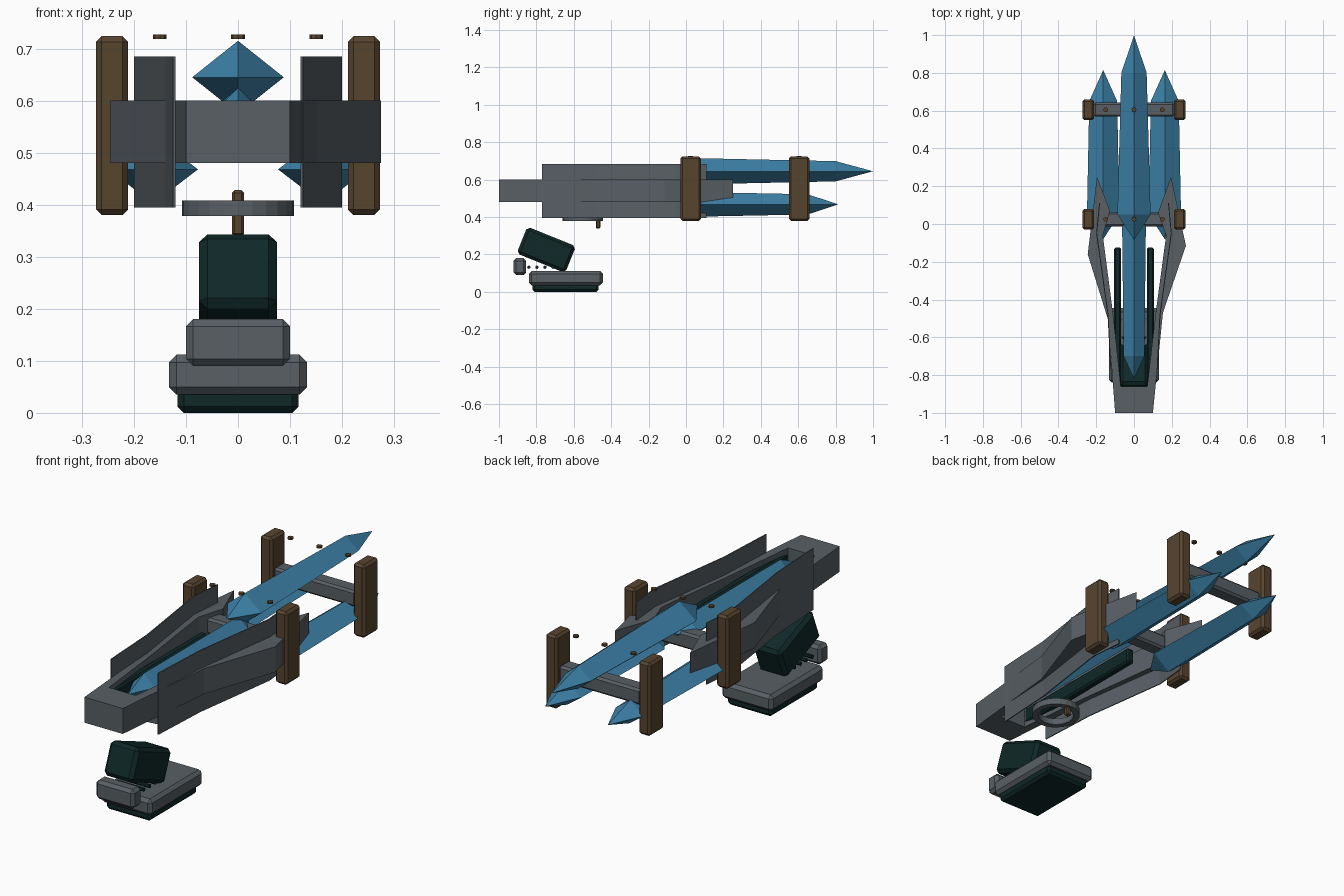
import bpy, bmesh, math
from mathutils import Matrix, Vector

if "Cube" in bpy.data.objects:
    bpy.data.objects.remove(bpy.data.objects["Cube"])


def material(name, rgb):
    m = bpy.data.materials.new(name)
    m.diffuse_color = (*rgb, 1)
    m.use_nodes = True
    m.node_tree.nodes["Principled BSDF"].inputs["Base Color"].default_value = m.diffuse_color
    return m


BLUE = material("crystal blue", (0.047, 0.225, 0.40))
GREY = material("steel grey", (0.098, 0.115, 0.13))
BROWN = material("aged bronze", (0.095, 0.058, 0.028))
GREEN = material("dark green", (0.005, 0.021, 0.021))


def finish(name, bm, mat):
    bmesh.ops.recalc_face_normals(bm, faces=bm.faces)
    me = bpy.data.meshes.new(name)
    bm.to_mesh(me)
    bm.free()
    ob = bpy.data.objects.new(name, me)
    me.materials.append(mat)
    bpy.context.collection.objects.link(ob)
    return ob


def box(name, lo, hi, mat, bevel=0.0, tilt=0.0):
    """Box between two corners, chamfered and tilted about x."""
    lo, hi = Vector(lo), Vector(hi)
    bm = bmesh.new()
    bmesh.ops.create_cube(bm, size=1, matrix=Matrix.Diagonal((*(hi - lo), 1)))
    if bevel:
        bmesh.ops.bevel(bm, geom=bm.edges[:], offset=bevel, segments=1, affect='EDGES')
    bm.transform(Matrix.Translation((lo + hi) / 2) @ Matrix.Rotation(tilt, 4, 'X'))
    return finish(name, bm, mat)


def cylinder(name, loc, r, length, mat, sides=8, turn=None):
    bm = bmesh.new()
    m = Matrix.Translation(loc)
    if turn:
        m = m @ Matrix.Rotation(math.pi / 2, 4, turn)
    bmesh.ops.create_cone(bm, cap_ends=True, segments=sides, radius1=r, radius2=r,
                          depth=length, matrix=m)
    return finish(name, bm, mat)


def crystal(name, x, z, stations, mat=BLUE):
    """Diamond section swept along y; stations are (y, half width, half height)."""
    bm = bmesh.new()
    rings = []
    for y, w, h in stations:
        if w == 0:
            rings.append([bm.verts.new((x, y, z))])
        else:
            rings.append([bm.verts.new((x + a * w, y, z + b * h))
                          for a, b in ((1, 0), (0, 1), (-1, 0), (0, -1))])
    for p, q in zip(rings, rings[1:]):
        for i in range(4):
            j = (i + 1) % 4
            if len(p) == 1:
                bm.faces.new((p[0], q[i], q[j]))
            elif len(q) == 1:
                bm.faces.new((p[i], p[j], q[0]))
            else:
                bm.faces.new((p[i], p[j], q[j], q[i]))
    return finish(name, bm, mat)


def prism(name, outline, z0, z1, mat):
    bm = bmesh.new()
    f = bm.faces.new([bm.verts.new((x, y, z0)) for x, y in outline])
    ext = bmesh.ops.extrude_face_region(bm, geom=[f])
    bmesh.ops.translate(bm, vec=(0, 0, z1 - z0),
                        verts=[v for v in ext["geom"] if isinstance(v, bmesh.types.BMVert)])
    return finish(name, bm, mat)


# Crystals: long upper one, narrow one in the channel, two lower ones
crystal("upper_crystal", 0, 0.645,
        [(-0.085, 0, 0), (0.05, 0.088, 0.07), (0.8, 0.067, 0.054), (1.0, 0, 0)])
crystal("channel_crystal", 0, 0.57,
        [(-0.82, 0, 0), (-0.70, 0.055, 0.055), (0.0, 0.063, 0.055), (0.08, 0, 0)])
for s in (-1, 1):
    crystal("lower_crystal", s * 0.163, 0.468,
            [(-0.08, 0, 0), (0.05, 0.086, 0.066), (0.65, 0.074, 0.054), (0.815, 0, 0)])

# Forked frame, slightly uneven between the two prongs
left = [(-0.10, -1), (-0.138, -0.505), (-0.245, -0.16), (-0.196, 0.25), (-0.127, 0.07),
        (-0.165, -0.06), (-0.108, -0.5), (-0.07, -0.86)]
right = [(0.07, -0.86), (0.115, -0.47), (0.17, -0.06), (0.127, 0.06), (0.196, 0.25),
         (0.275, -0.115), (0.153, -0.47), (0.10, -1)]
prism("forked_frame", left + right, 0.48, 0.60, GREY)

# Tall thin side plates
for s in (-1, 1):
    path = [(0.125, -0.77), (0.14, -0.48), (0.20, -0.05), (0.185, 0.11)]
    outer = [(s * x, y) for x, y in path]
    inner = [(s * (x - 0.005), y) for x, y in reversed(path)]
    prism("side_plate", outer + inner, 0.395, 0.685, GREY)

# Dark rails inside the channel
for s in (-1, 1):
    box("channel_rail", (s * 0.087 - 0.019, -0.86, 0.50),
        (s * 0.087 + 0.019, -0.125, 0.575), GREEN, 0.008)

# Clamps: cross bars, posts and studs
for y in (0.025, 0.605):
    box("clamp_bar", (-0.215, y - 0.037, 0.505), (0.215, y + 0.037, 0.58), GREY, 0.01)
    for s in (-1, 1):
        box("clamp_post", (s * 0.242 - 0.031, y - 0.055, 0.38),
            (s * 0.242 + 0.031, y + 0.055, 0.724), BROWN, 0.011)
    for x in (-0.15, 0, 0.15):
        cylinder("clamp_stud", (x, y, 0.723), 0.013, 0.009, BROWN)

# Flat trigger guard ring, lathed from a rectangle
bm = bmesh.new()
N = 24
section = [(0.108, 0.378), (0.108, 0.408), (0.08, 0.408), (0.08, 0.378)]
rings = []
for i in range(N):
    a = 2 * math.pi * i / N
    rings.append([bm.verts.new((r * math.cos(a), -0.553 + r * math.sin(a), z))
                  for r, z in section])
for i in range(N):
    p, q = rings[i], rings[(i + 1) % N]
    for k in range(4):
        m = (k + 1) % 4
        bm.faces.new((p[k], p[m], q[m], q[k]))
finish("guard_ring", bm, GREY)
box("trigger", (-0.012, -0.482, 0.34), (0.012, -0.458, 0.428), BROWN, 0.005)

# Detached foot: sole, base, tilted block, front bumper and pins
box("foot_sole", (-0.116, -0.82, 0.0), (0.116, -0.467, 0.05), GREEN, 0.012)
box("foot_base", (-0.133, -0.84, 0.035), (0.133, -0.445, 0.112), GREY, 0.015)
box("tilted_block", (-0.075, -0.887, 0.148), (0.075, -0.607, 0.302), GREEN, 0.016,
    math.radians(-22))
box("front_bumper", (-0.10, -0.922, 0.09), (0.10, -0.855, 0.18), GREY, 0.014)
for i in range(4):
    cylinder("foot_pin", (0, -0.84 + i * 0.043, 0.132), 0.009, 0.14, GREEN, 8, 'Y')
